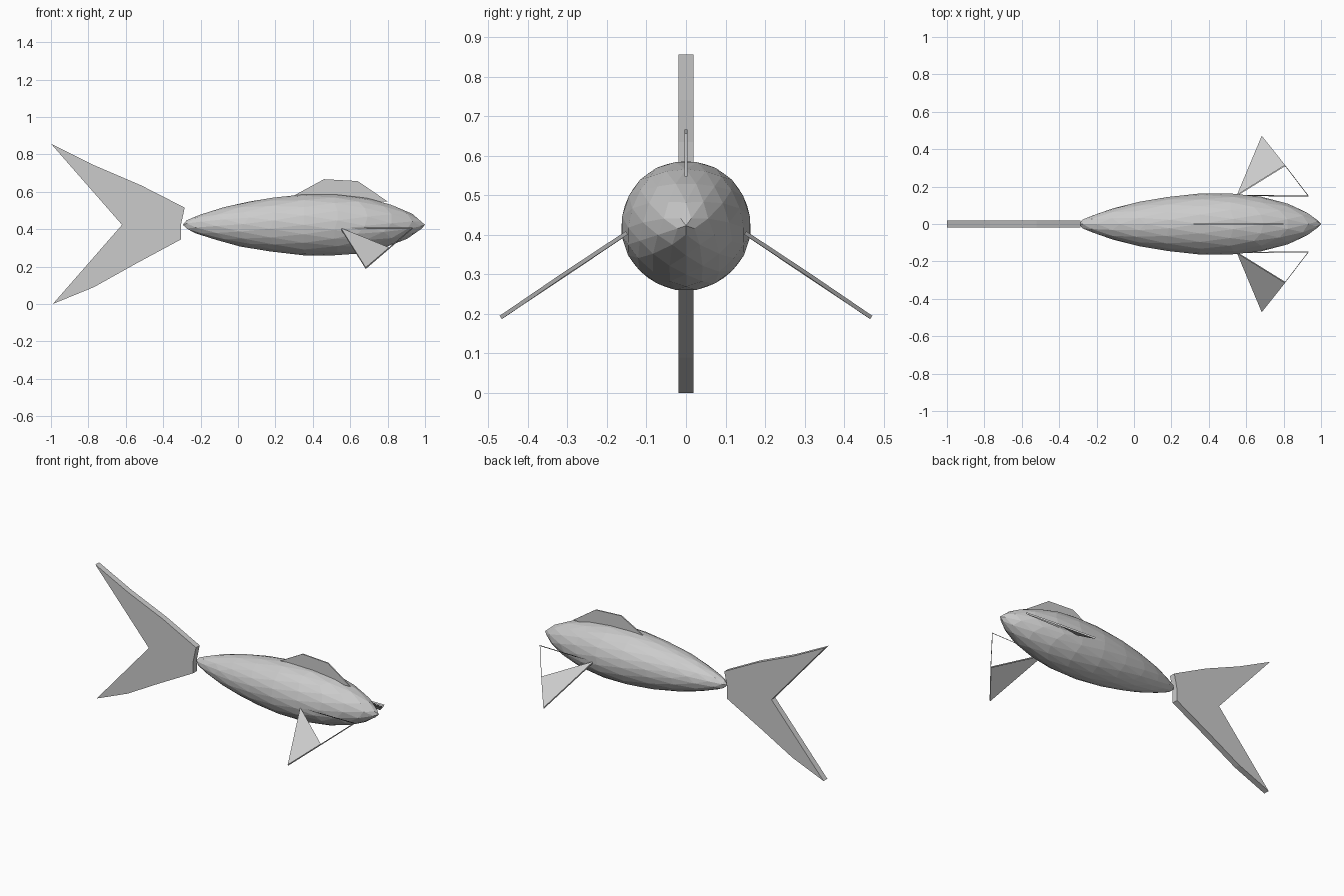
import bpy, bmesh
from mathutils import Vector, Matrix

if "Cube" in bpy.data.objects:
    bpy.data.objects.remove(bpy.data.objects["Cube"])

MID_Z = 0.423


def make_object(name, bm):
    bmesh.ops.recalc_face_normals(bm, faces=bm.faces)
    mesh = bpy.data.meshes.new(name)
    bm.to_mesh(mesh)
    bm.free()
    ob = bpy.data.objects.new(name, mesh)
    bpy.context.collection.objects.link(ob)
    return ob


def slab(name, points, offset, open_faces=()):
    """Flat fin: two caps at +/- offset joined by walls.
    points is an outline; open_faces lists the cap polygons to use instead of the full outline."""
    bm = bmesh.new()
    a = [bm.verts.new(Vector(p) + offset) for p in points]
    b = [bm.verts.new(Vector(p) - offset) for p in points]
    n = len(points)
    for cap in (open_faces or [range(n)]):
        bm.faces.new([a[i] for i in cap])
        bm.faces.new([b[i] for i in reversed(cap)])
    for i in range(n):
        j = (i + 1) % n
        bm.faces.new((a[i], b[i], b[j], a[j]))
    return make_object(name, bm)


# body: faceted ball stretched along x and shaped by a radius profile
profile = [(-0.295, 0), (-0.27, 0.03), (-0.2, 0.055), (-0.1, 0.088), (0, 0.114),
           (0.2, 0.149), (0.35, 0.163), (0.5, 0.166), (0.65, 0.153), (0.8, 0.118),
           (0.9, 0.077), (0.96, 0.043), (1.0, 0)]


def radius(x):
    for (x0, r0), (x1, r1) in zip(profile, profile[1:]):
        if x <= x1:
            return r0 + (r1 - r0) * max(0, x - x0) / (x1 - x0)
    return 0


bm = bmesh.new()
bmesh.ops.create_icosphere(bm, subdivisions=3, radius=1,
                           matrix=Matrix.Rotation(1.5707963, 4, 'Y'))
for v in bm.verts:
    x = 0.3525 + 0.6475 * v.co.x
    d = Vector((v.co.y, v.co.z))
    d = d.normalized() * radius(x) if d.length > 1e-4 else Vector((0, 0))
    v.co = (x, d.x, MID_Z + d.y)
make_object("body", bm)

# forked tail
tail = [(-1, 0.857), (-0.77, 0.742), (-0.52, 0.635), (-0.285, 0.515), (-0.305, 0.423),
        (-0.305, 0.345), (-0.55, 0.213), (-0.77, 0.09), (-0.99, 0), (-0.62, 0.423)]
slab("tail_fin", [(x, 0, z) for x, z in tail], Vector((0, 0.019, 0)))

# back fin
dorsal = [(0.30, 0.58), (0.46, 0.667), (0.64, 0.657), (0.80, 0.548), (0.55, 0.55)]
slab("back_fin", [(x, 0, z) for x, z in dorsal], Vector((0, 0.004, 0)))

# side fins: the front part of each is an open frame
for side, name in ((1, "left_fin"), (-1, "right_fin")):
    fin = [(0.55, 0.152, 0.403), (0.683, 0.469, 0.191), (0.808, 0.312, 0.298), (0.932, 0.15, 0.405)]
    normal = Vector((0, side * 0.55, 0.83)) * 0.005
    slab(name, [(x, side * y, z) for x, y, z in fin], normal, [[0, 1, 2]])
